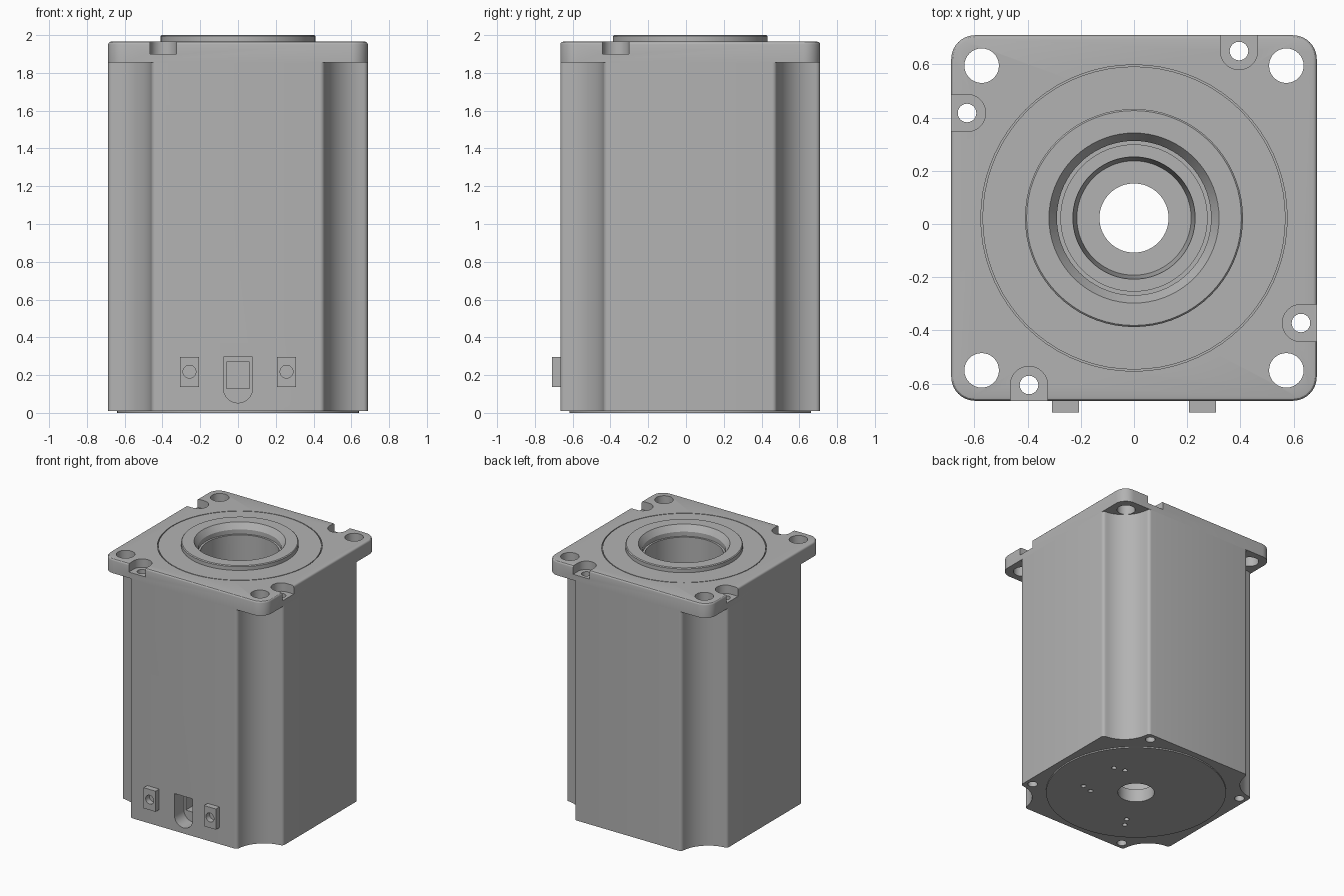
import bpy, bmesh, math
from math import cos, sin, pi, radians

cube = bpy.data.objects.get("Cube")
if cube:
    bpy.data.objects.remove(cube, do_unlink=True)

HALF = 0.6875      # half width of the square housing
CY = 0.0225        # housing axis in y
SEG = 72

metal = bpy.data.materials.new("cast_grey")
metal.use_nodes = True
grey = (0.45, 0.45, 0.45, 1)
metal.diffuse_color = grey
metal.node_tree.nodes["Principled BSDF"].inputs["Base Color"].default_value = grey


def finish(name, bm):
    bmesh.ops.remove_doubles(bm, verts=bm.verts, dist=1e-5)
    bmesh.ops.recalc_face_normals(bm, faces=bm.faces)
    mesh = bpy.data.meshes.new(name)
    bm.to_mesh(mesh)
    bm.free()
    mesh.materials.append(metal)
    ob = bpy.data.objects.new(name, mesh)
    bpy.context.collection.objects.link(ob)
    ob.location.y = CY
    return ob


def loft(name, layers):
    """Solid through a stack of (outline, z) layers."""
    bm = bmesh.new()
    rings = [[bm.verts.new((x, y, z)) for x, y in pts] for pts, z in layers]
    for a, b in zip(rings, rings[1:]):
        for i in range(len(a)):
            j = (i + 1) % len(a)
            bm.faces.new((a[i], a[j], b[j], b[i]))
    bm.faces.new(rings[0][::-1])
    bm.faces.new(rings[-1])
    return finish(name, bm)


def prism(name, pts, z0, z1):
    return loft(name, [(pts, z0), (pts, z1)])


def front_prism(name, pts, y0, y1):
    """Prism with an (x, z) outline running from y0 back to y1."""
    ob = prism(name, pts, -y1, -y0)
    ob.rotation_euler.x = pi / 2
    ob.location.y = 0
    return ob


def lathe(name, profile):
    """Closed (radius, z) profile turned about the axis."""
    bm = bmesh.new()
    rings = [[bm.verts.new((r * cos(2 * pi * i / SEG), r * sin(2 * pi * i / SEG), z))
              for i in range(SEG)] for r, z in profile]
    for k, a in enumerate(rings):
        b = rings[(k + 1) % len(rings)]
        if profile[k][0] == 0 and profile[(k + 1) % len(rings)][0] == 0:
            continue
        for i in range(SEG):
            j = (i + 1) % SEG
            bm.faces.new((a[i], a[j], b[j], b[i]))
    return finish(name, bm)


def arc(cx, cy, r, a0, a1, n):
    return [(cx + r * cos(radians(a0 + (a1 - a0) * i / n)),
             cy + r * sin(radians(a0 + (a1 - a0) * i / n))) for i in range(n + 1)]


def disc(cx, cy, r, n=32):
    return arc(cx, cy, r, 0, 360, n)[:-1]


def rect(x0, x1, y0, y1):
    return [(x0, y0), (x1, y0), (x1, y1), (x0, y1)]


def turned(pts, k):
    """Rotate an outline by k quarter turns."""
    for _ in range(k):
        pts = [(-y, x) for x, y in pts]
    return pts


def four_corners(pts):
    return [p for k in range(4) for p in turned(pts, k)]


def cut(target, cutters):
    bpy.context.view_layer.update()
    bpy.context.view_layer.objects.active = target
    for c in cutters:
        mod = target.modifiers.new("cut", 'BOOLEAN')
        mod.operation = 'DIFFERENCE'
        mod.solver = 'EXACT'
        mod.object = c
        bpy.ops.object.modifier_apply(modifier=mod.name)


# Body: square column with a concave scallop at every corner
R, F = 0.23, 0.025
side = HALF - math.sqrt((R + F) ** 2 - F ** 2)
tilt = math.degrees(math.asin(F / (R + F)))
scallop = (arc(HALF - F, side, F, 0, 90 - tilt, 5)
           + arc(HALF, HALF, R, 270 - tilt, 180 + tilt, 16)[1:-1]
           + arc(side, HALF - F, F, tilt, 90, 5))
body = prism("housing_body", four_corners(scallop), 0.01, 1.855)


# Flange: rounded square with a softened top edge
def rounded_square(inset):
    c = HALF - 0.09
    return four_corners(arc(c, c, 0.09 - inset, 0, 90, 10))


E = 0.014
flange = loft("top_flange", [(rounded_square(0), 1.855)] + [
    (rounded_square(E * (1 - cos(t * pi / 6))), 1.965 - E + E * sin(t * pi / 6)) for t in range(4)])

# Pilot ring on top, thin disc under the base
pilot = lathe("pilot_ring", [(0, 1.95), (0.41, 1.95), (0.41, 1.994), (0.404, 2.0), (0, 2.0)])
base = lathe("base_disc", [(0, 0), (0.64, 0), (0.64, 0.012), (0, 0.012)])

# Cutters: stepped bore and face groove
bore = lathe("bore_cutter", [
    (0, -0.1), (0.13, -0.1), (0.13, 0.1), (0.215, 0.1), (0.23, 0.25), (0.275, 0.25), (0.275, 1.92),
    (0.29, 1.92), (0.29, 1.955), (0.32, 2.0), (0.32, 2.1), (0, 2.1)])
groove = lathe("groove_cutter", [(0.57, 1.95), (0.576, 1.95), (0.576, 2.1), (0.57, 2.1)])

# Cutters: mounting holes, open pockets and long screw holes
holes, pockets, screws = [], [], []
px, py, pr = 0.395, 0.628, 0.07
pocket = [(px + pr, HALF + 0.1), (px - pr, HALF + 0.1)] + arc(px, py, pr, 180, 360, 16)
for k in range(4):
    holes.append(prism("mount_hole_cutter", turned(disc(0.573, 0.573, 0.065), k), 1.7, 2.1))
    pockets.append(prism("pocket_cutter", turned(pocket, k), 1.9, 2.1))
    screws.append(prism("screw_hole_cutter", turned(disc(px, py, 0.035, 24), k), -0.1, 2.1))

# Cutters: three pairs of small holes in the base
small = [prism("base_hole_cutter", disc(r * cos(radians(a)), r * sin(radians(a)), 0.018, 16), -0.1, 0.06)
         for a, r in ((26, 0.385), (36, 0.325), (-26, 0.385), (-36, 0.325), (240, 0.385), (240, 0.465))]

# Cutters: cable window in the front, with a deeper opening behind
window = front_prism("window_cutter", [(0.077, 0.297), (-0.077, 0.297)]
                     + arc(0, 0.13, 0.077, 180, 360, 16), -0.8, -0.55)
opening = front_prism("opening_cutter", rect(-0.06, 0.06, 0.13, 0.27), -0.8, -0.42)

cut(body, [bore, window, opening] + screws + small)
cut(flange, [bore, groove] + holes + pockets + screws)
cut(pilot, [bore])
cut(base, [bore] + small)

# Two threaded blocks beside the window
blocks, sockets = [], []
for label, x in (("right", -0.257), ("left", 0.257)):
    block = front_prism(label + "_block", rect(x - 0.051, x + 0.051, 0.138, 0.297), -0.709, -0.66)
    socket = front_prism("socket_cutter", disc(x, 0.218, 0.034), -0.8, -0.662)
    cut(block, [socket])
    blocks.append(block)
    sockets.append(socket)

for c in [bore, groove, window, opening] + holes + pockets + screws + small + sockets:
    bpy.data.objects.remove(c, do_unlink=True)

# Smooth curved walls, keep hard edges
bpy.ops.object.select_all(action='DESELECT')
for ob in [body, flange, pilot, base] + blocks:
    ob.select_set(True)
bpy.context.view_layer.objects.active = body
bpy.ops.object.shade_smooth_by_angle(angle=radians(30))
